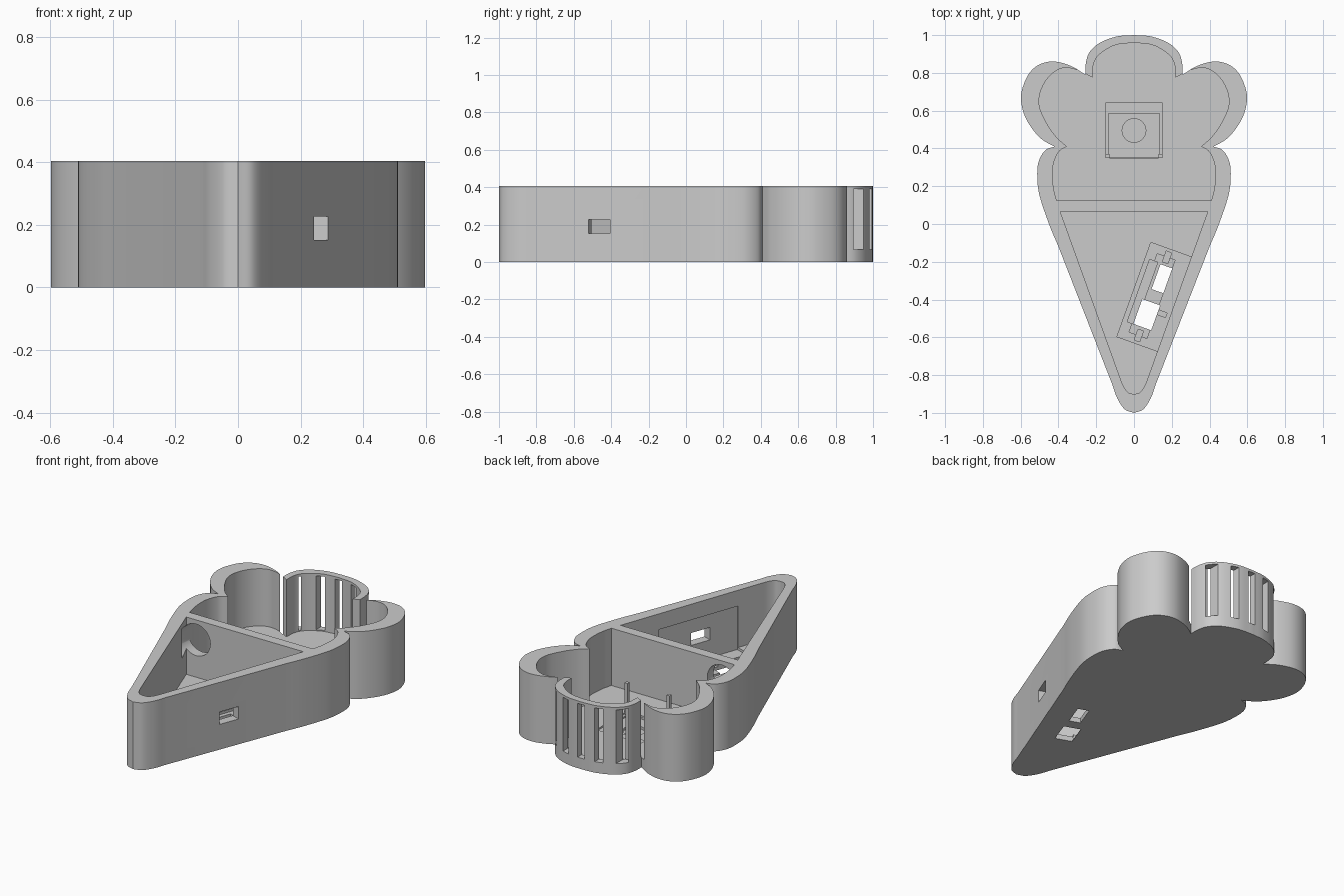
import bpy, bmesh, math
from mathutils import Vector, Matrix

cube = bpy.data.objects.get("Cube")
if cube:
    bpy.data.objects.remove(cube)

HEIGHT, FLOOR = 0.405, 0.06

grey = bpy.data.materials.new("matte grey")
grey.use_nodes = True
colour = (0.6, 0.6, 0.6, 1)
grey.diffuse_color = colour
grey.node_tree.nodes["Principled BSDF"].inputs["Base Color"].default_value = colour


def smooth_path(points, steps=6):
    """Catmull-Rom curve through the points, ends included."""
    p = [Vector(q) for q in points]
    p = [2 * p[0] - p[1]] + p + [2 * p[-1] - p[-2]]
    out = []
    for a, b, c, d in zip(p, p[1:], p[2:], p[3:]):
        for i in range(steps):
            t = i / steps
            out.append(0.5 * (2 * b + (c - a) * t + (2 * a - 5 * b + 4 * c - d) * t ** 2
                              + (3 * b - a - 3 * c + d) * t ** 3))
    return out + [p[-2]]


def symmetric(arcs):
    """Join right-hand arcs and mirror them into a closed outline."""
    half = []
    for arc in arcs:
        for q in (smooth_path(arc) if len(arc) > 2 else [Vector(q) for q in arc]):
            if not half or (q - half[-1]).length > 1e-4:
                half.append(q)
    left = [Vector((-q.x, q.y)) for q in reversed(half) if q.x > 1e-4]
    return half + left


def prism(name, outline, z0, z1):
    bm = bmesh.new()
    face = bm.faces.new([bm.verts.new((q[0], q[1], z0)) for q in outline])
    top = bmesh.ops.extrude_face_region(bm, geom=[face])["geom"]
    bmesh.ops.translate(bm, vec=(0, 0, z1 - z0),
                        verts=[v for v in top if isinstance(v, bmesh.types.BMVert)])
    bmesh.ops.recalc_face_normals(bm, faces=bm.faces[:])
    mesh = bpy.data.meshes.new(name)
    bm.to_mesh(mesh)
    bm.free()
    ob = bpy.data.objects.new(name, mesh)
    bpy.context.collection.objects.link(ob)
    mesh.materials.append(grey)
    return ob


def box(name, x0, x1, y0, y1, z0, z1):
    return prism(name, [(x0, y0), (x1, y0), (x1, y1), (x0, y1)], z0, z1)


def disc(name, radius, z0, z1, sides=48):
    ring = [(radius * math.cos(math.tau * i / sides), radius * math.sin(math.tau * i / sides))
            for i in range(sides)]
    return prism(name, ring, z0, z1)


# Outer shell
shell = prism("cone_shell", symmetric([
    [(0, 1), (.09, .993), (.18, .96), (.235, .91), (.255, .85), (.257, .79)],
    [(.257, .79), (.33, .835), (.42, .86), (.5, .845), (.56, .79), (.597, .69),
     (.588, .6), (.55, .52), (.49, .45), (.42, .41)],
    [(.42, .41), (.47, .39), (.505, .33), (.512, .25), (.5, .15), (.45, 0), (.4, -.12)],
    [(.4, -.12), (.115, -.85)],
    [(.115, -.85), (.09, -.92), (.05, -.98), (0, -1)]]), 0, HEIGHT)

# Two compartments
cutters = [
    prism("scoop_cavity", symmetric([
        [(0, .96), (.1, .947), (.18, .9), (.213, .85), (.22, .775)],
        [(.22, .775), (.3, .815), (.38, .825), (.45, .78), (.495, .7), (.5, .62),
         (.46, .53), (.41, .46), (.355, .41)],
        [(.355, .41), (.4, .38), (.43, .3), (.427, .2), (.41, .125)]]), FLOOR, 0.5),
    prism("cone_cavity", symmetric([
        [(.39, .065), (.075, -.81)],
        [(.075, -.81), (.055, -.86), (.03, -.893), (0, -.9)]]), FLOOR, 0.5)]

# Vent slots through the back lobe
for i in range(-2, 3):
    x = 0.11 * i
    cutters.append(box("vent_slot", x - .023, x + .023, .87, 1.1, .066, .39))

# Stepped seat and round dimple in the scoop floor
cutters += [box("seat_step", -.15, .15, .35, .64, .05, .1),
            box("seat_recess", -.135, .135, .352, .585, .04, .1)]
dimple = disc("dimple", .0625, .025, .1)
dimple.location = (0, .495, 0)
cutters.append(dimple)

# Round passage through the divider
passage = disc("passage", .095, -.11, .11)
passage.matrix_world = Matrix.Translation((-.325, .09, .285)) @ Matrix.Rotation(math.pi / 2, 4, 'X')
cutters.append(passage)

# Board pocket along the sloping wall, with its openings
board = Matrix.Translation((.105, -.385, 0)) @ Matrix.Rotation(math.atan2(.5, .18), 4, 'Z')
for name, along, across, length, width, z0, z1 in (
        ("board_pocket", 0, -.006, .53, .236, .045, .31),
        ("board_step", 0, .01, .44, .1, .03, .1),
        ("connector_slot", .003, .065, .35, .045, .004, .1),
        ("switch_opening", .104, -.008, .14, .066, -.1, .1),
        ("plug_opening", -.102, .003, .14, .1, -.1, .1),
        ("end_notch", .22, .005, .06, .03, .02, .1),
        ("end_notch", -.22, .005, .06, .03, .02, .1),
        ("side_notch", -.07, -.07, .025, .05, .02, .1),
        ("side_port", -.02, -.19, .125, .24, .152, .227)):
    b = box(name, along - length / 2, along + length / 2,
            across - width / 2, across + width / 2, z0, z1)
    b.matrix_world = board
    cutters.append(b)

# Carve the shell
bpy.context.view_layer.update()
bpy.context.view_layer.objects.active = shell
for c in cutters:
    c.hide_render = True
    mod = shell.modifiers.new(c.name, 'BOOLEAN')
    mod.operation, mod.solver, mod.object = 'DIFFERENCE', 'EXACT', c
    bpy.ops.object.modifier_apply(modifier=mod.name)
    bpy.data.objects.remove(c)

# Small posts at the seat corners
for side, name in ((-1, "right_post"), (1, "left_post")):
    box(name, side * .14 - .01, side * .14 + .01, .35, .37, .035, .24)

# Smooth curved walls, crisp edges
bpy.ops.object.select_all(action='DESELECT')
shell.select_set(True)
bpy.ops.object.shade_smooth_by_angle(angle=math.radians(30))
